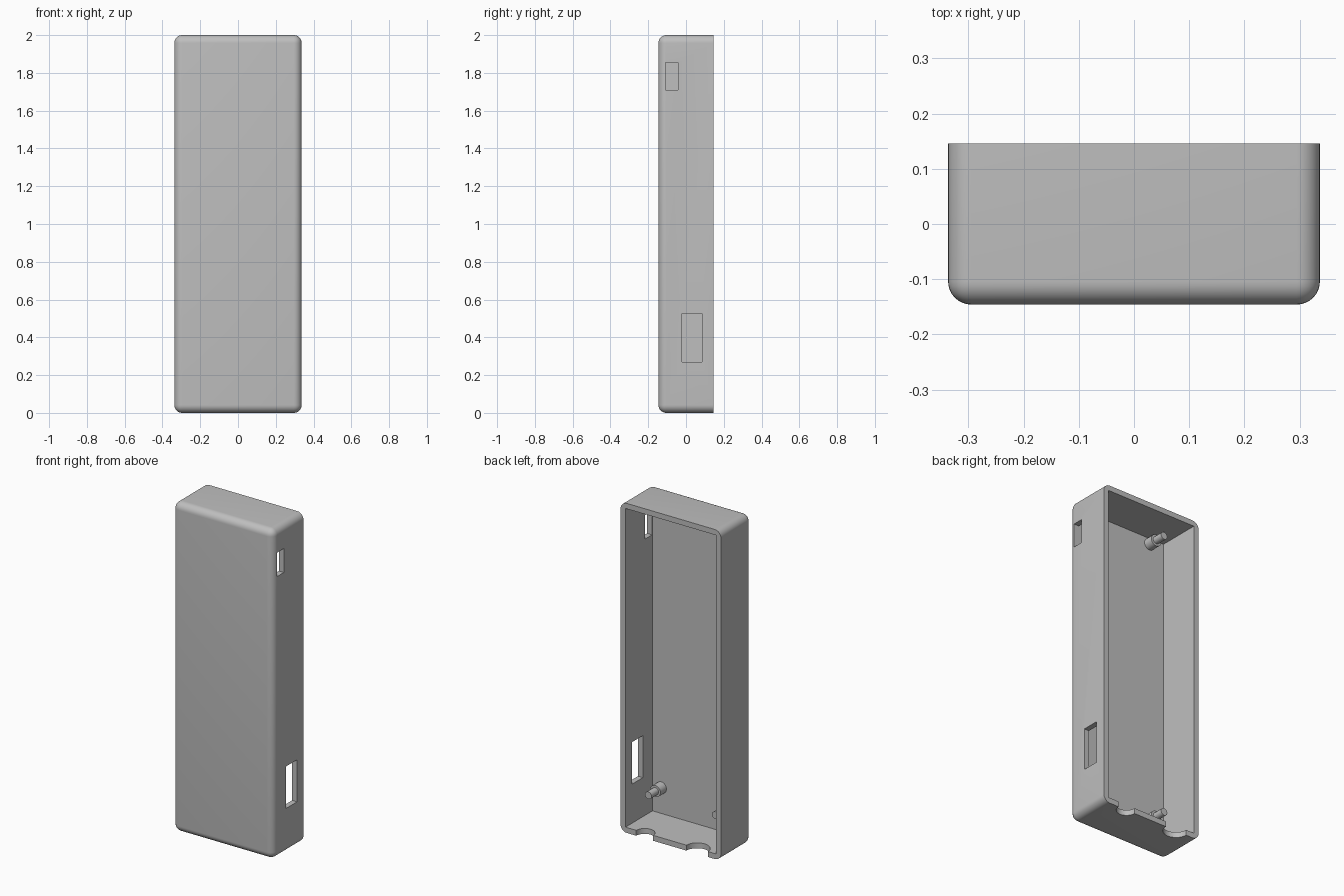
import bpy
import bmesh
from math import radians
from mathutils import Matrix, Vector

cube = bpy.data.objects.get("Cube")
if cube:
    bpy.data.objects.remove(cube, do_unlink=True)

HALF_W, HALF_D, HEIGHT = 0.337, 0.146, 2.0
WALL, RADIUS = 0.033, 0.042
FLOOR = -HALF_D + WALL

grey = bpy.data.materials.new("light grey plastic")
grey.use_nodes = True
COLOUR = (0.52, 0.52, 0.52, 1)
grey.diffuse_color = COLOUR
grey.node_tree.nodes["Principled BSDF"].inputs["Base Color"].default_value = COLOUR


def make_object(name, bm):
    bmesh.ops.recalc_face_normals(bm, faces=bm.faces)
    mesh = bpy.data.meshes.new(name)
    bm.to_mesh(mesh)
    bm.free()
    mesh.materials.append(grey)
    obj = bpy.data.objects.new(name, mesh)
    bpy.context.collection.objects.link(obj)
    return obj


def add_box(bm, low, high):
    low, high = Vector(low), Vector(high)
    matrix = Matrix.Translation((low + high) / 2) @ Matrix.Diagonal((*(high - low), 1))
    bmesh.ops.create_cube(bm, size=1, matrix=matrix)


def box(name, low, high):
    bm = bmesh.new()
    add_box(bm, low, high)
    return make_object(name, bm)


def add_cylinder(bm, centre, radius, length, rotation=Matrix()):
    bmesh.ops.create_cone(bm, cap_ends=True, segments=32, radius1=radius, radius2=radius,
                          depth=length, matrix=Matrix.Translation(centre) @ rotation)


def smooth(obj):
    bpy.ops.object.select_all(action="DESELECT")
    obj.select_set(True)
    bpy.context.view_layer.objects.active = obj
    bpy.ops.object.shade_smooth_by_angle(angle=radians(30))


# Case: block rounded everywhere except around the open back
bm = bmesh.new()
add_box(bm, (-HALF_W, -HALF_D, 0), (HALF_W, HALF_D, HEIGHT))
rounded = [e for e in bm.edges if min(v.co.y for v in e.verts) < 0]
bmesh.ops.bevel(bm, geom=rounded, offset=RADIUS, segments=8, profile=0.5, affect="EDGES")
case = make_object("case", bm)

# Cutters: cavity, two side ports, two cable notches in the bottom wall
cutters = [
    box("cavity_cutter", (-HALF_W + WALL, FLOOR, WALL),
        (HALF_W - WALL, HALF_D + 0.1, HEIGHT - WALL)),
    box("upper_port_cutter", (0.28, -0.108, 1.71), (0.4, -0.042, 1.855)),
    box("lower_port_cutter", (0.28, -0.02, 0.27), (0.4, 0.085, 0.525)),
]
for x, radius in ((0.175, 0.057), (-0.177, 0.072)):
    bm = bmesh.new()
    add_cylinder(bm, (x, HALF_D, 0), radius, 0.16)
    cutters.append(make_object("notch_cutter", bm))

bpy.context.view_layer.objects.active = case
for cutter in cutters:
    cutter.hide_render = True
    mod = case.modifiers.new("cut", "BOOLEAN")
    mod.operation, mod.solver, mod.object = "DIFFERENCE", "EXACT", cutter
    bpy.ops.object.modifier_apply(modifier=mod.name)
    bpy.data.objects.remove(cutter, do_unlink=True)
smooth(case)

# Mounting pegs: wide standoff with a thinner locating pin
FACE_BACK = Matrix.Rotation(radians(90), 4, "X")
for side, x in (("left", 0.245), ("right", -0.205)):
    for level, z in (("lower", 0.19), ("upper", 1.93)):
        bm = bmesh.new()
        for radius, start, end in ((0.035, FLOOR - 0.01, -0.055), (0.022, -0.056, 0.012)):
            add_cylinder(bm, (x, (start + end) / 2, z), radius, end - start, FACE_BACK)
        smooth(make_object(f"{level}_{side}_peg", bm))
